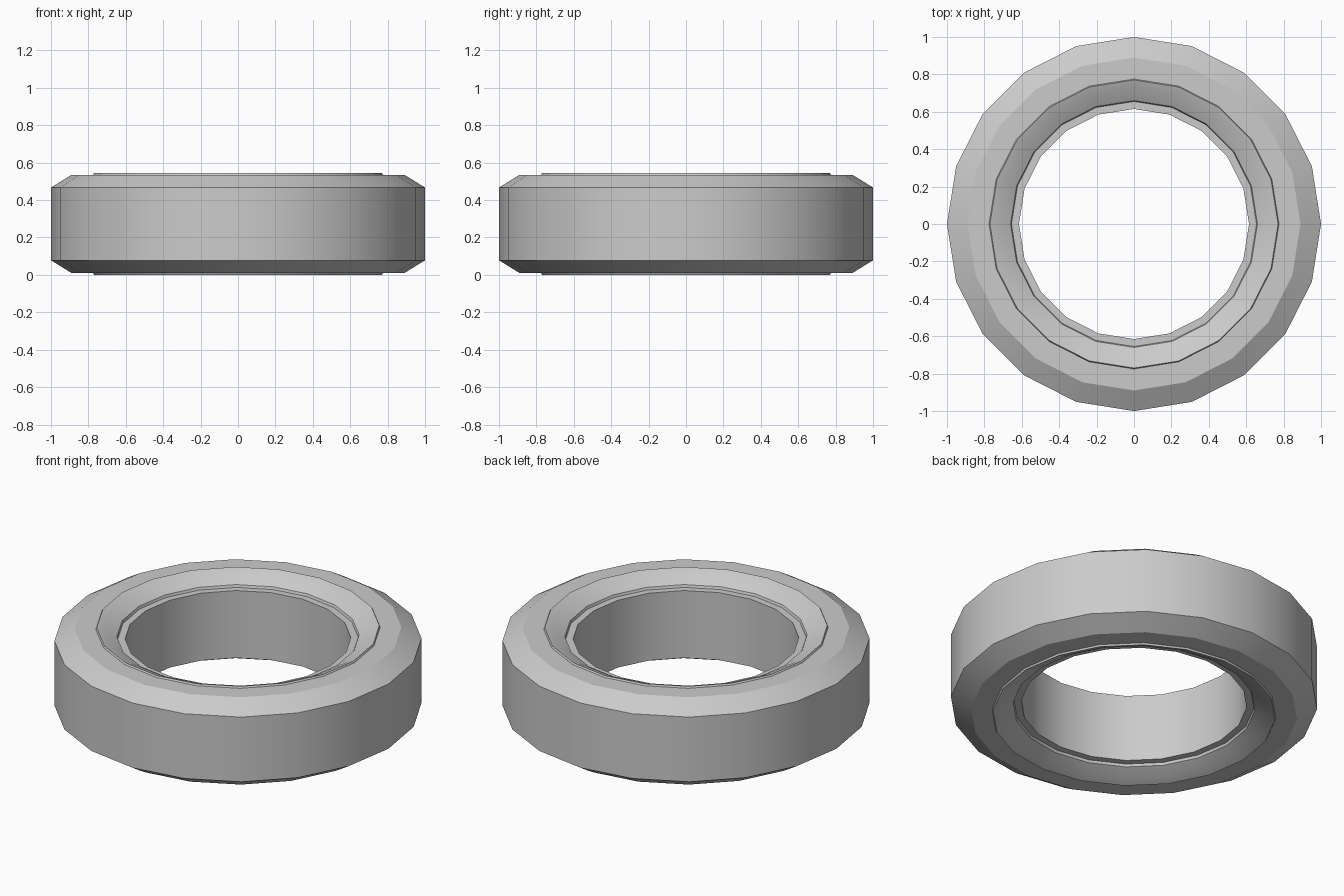
import bpy, bmesh, math

if "Cube" in bpy.data.objects:
    bpy.data.objects.remove(bpy.data.objects["Cube"])

MID = 0.2725      # mirror plane of the ring
SIDES = 20


def lathe(name, half, sides):
    """Spin an upper-half (radius, z) profile plus its mirror into a closed ring."""
    profile = half + [(r, 2 * MID - z) for r, z in reversed(half)]
    bm = bmesh.new()
    rings = []
    for i in range(sides):
        a = 2 * math.pi * i / sides
        rings.append([bm.verts.new((r * math.cos(a), r * math.sin(a), z)) for r, z in profile])
    n = len(profile)
    for i in range(sides):
        a, b = rings[i], rings[(i + 1) % sides]
        for j in range(n):
            k = (j + 1) % n
            bm.faces.new((a[j], b[j], b[k], a[k]))
    bmesh.ops.recalc_face_normals(bm, faces=bm.faces)
    mesh = bpy.data.meshes.new(name)
    bm.to_mesh(mesh)
    bm.free()
    obj = bpy.data.objects.new(name, mesh)
    bpy.context.collection.objects.link(obj)
    bpy.ops.object.select_all(action='DESELECT')
    obj.select_set(True)
    bpy.context.view_layer.objects.active = obj
    bpy.ops.object.shade_smooth_by_angle(angle=math.radians(25))
    return obj


# Chamfered ring: bore, recessed seat, dished bevel, raised lip, flat side, tread chamfer
lathe("wheel_ring", [
    (0.615, 0.475),
    (0.655, 0.475),
    (0.66, 0.49),
    (0.73, 0.53),
    (0.77, 0.545),
    (0.775, 0.535),
    (0.89, 0.535),
    (1.0, 0.467),
], SIDES)
